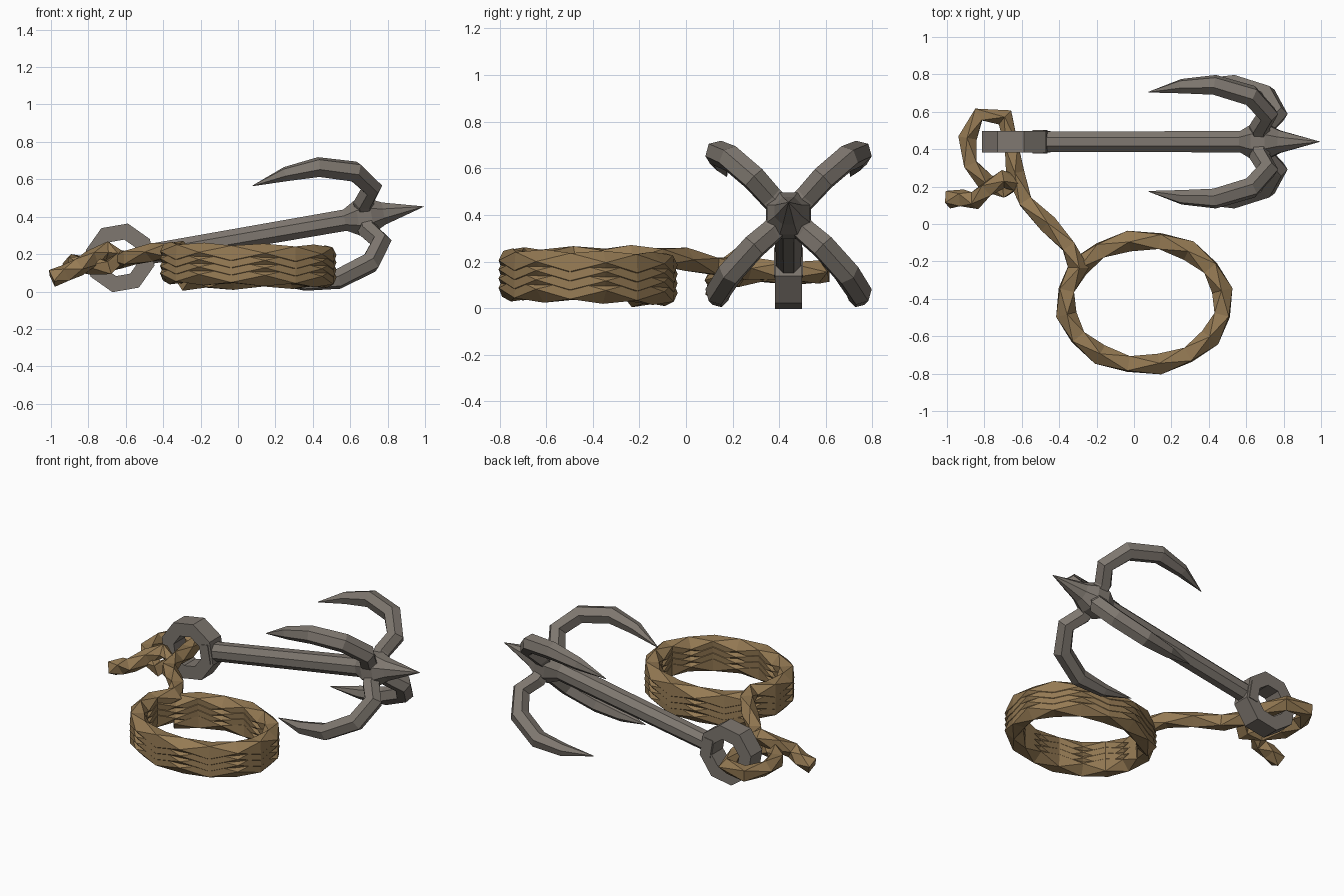
import bpy, bmesh, math
from mathutils import Vector, Matrix

cube = bpy.data.objects.get("Cube")
if cube:
    bpy.data.objects.remove(cube, do_unlink=True)


def material(name, rgb):
    m = bpy.data.materials.new(name)
    m.use_nodes = True
    m.diffuse_color = (*rgb, 1)
    bsdf = m.node_tree.nodes["Principled BSDF"]
    bsdf.inputs["Base Color"].default_value = (*rgb, 1)
    bsdf.inputs["Roughness"].default_value = 0.8
    return m


IRON = material("dark iron", (0.21, 0.185, 0.16))
HEMP = material("brown rope", (0.30, 0.195, 0.088))


def finish(name, bm, mat):
    bmesh.ops.recalc_face_normals(bm, faces=bm.faces)
    me = bpy.data.meshes.new(name)
    bm.to_mesh(me)
    bm.free()
    me.materials.append(mat)
    ob = bpy.data.objects.new(name, me)
    bpy.context.collection.objects.link(ob)
    return ob


def tube(name, path, radii, sides, ref, mat, start=0.0, twisted=False):
    """Sweep a polygon along a path; twisted rings turn half a side each step."""
    bm = bmesh.new()
    path = [Vector(p) for p in path]
    rings = []
    for i, p in enumerate(path):
        before, after = path[max(i - 1, 0)], path[min(i + 1, len(path) - 1)]
        a, b = (p - before).normalized(), (after - p).normalized()
        tangent = (a + b).normalized()
        ref = (ref - tangent * ref.dot(tangent)).normalized()
        side = tangent.cross(ref)
        turn = start + (i * math.pi / sides if twisted else 0)
        ring = []
        for k in range(sides):
            ang = turn + k * math.tau / sides
            ring.append(bm.verts.new(p + radii[i] * (ref * math.cos(ang) + side * math.sin(ang))))
        rings.append(ring)
    for a, b in zip(rings, rings[1:]):
        for k in range(sides):
            n = (k + 1) % sides
            if twisted:
                bm.faces.new((a[k], a[n], b[k]))
                bm.faces.new((a[n], b[n], b[k]))
            else:
                bm.faces.new((a[k], a[n], b[n], b[k]))
    bm.faces.new(rings[0])
    bm.faces.new(rings[-1])
    return finish(name, bm, mat)


# Tilted axis of the grapnel
TILT = math.atan(0.173)
HUB = Vector((0.68, 0.44, 0.40))
ALONG = Vector((math.cos(TILT), 0, math.sin(TILT)))
UP = Vector((-math.sin(TILT), 0, math.cos(TILT)))
SIDE = Vector((0, 1, 0))

# Shaft, swollen head and spike in one turned profile
profile = [(-1.2, 0.058), (-0.11, 0.062), (-0.04, 0.105), (0.035, 0.1),
           (0.10, 0.065), (0.318, 0.001)]
tube("shaft_and_spike", [HUB + ALONG * u for u, r in profile],
     [r for u, r in profile], 8, UP, IRON, math.pi / 8)

# Four curved hooks around the head
hook = [(0, 0.03, 0.055), (0.005, 0.11, 0.055), (0.06, 0.21, 0.058), (-0.015, 0.35, 0.058),
        (-0.2, 0.43, 0.055), (-0.38, 0.42, 0.04), (-0.565, 0.375, 0.002)]
for level, v in (("upper", 1), ("lower", -1)):
    for hand, s in (("back", 1), ("front", -1)):
        out = (UP * v + SIDE * s).normalized()
        tube(f"{level}_{hand}_hook", [HUB + ALONG * u + out * r for u, r, w in hook],
             [w for u, r, w in hook], 6, ALONG, IRON)

# Square collar where the shaft meets the eye
bm = bmesh.new()
bmesh.ops.create_cube(bm, size=1)
bmesh.ops.scale(bm, vec=(0.06, 0.125, 0.12), verts=bm.verts)
collar = finish("shaft_collar", bm, IRON)
collar.matrix_world = (Matrix.Translation(HUB - ALONG * 1.2)
                       @ Matrix.Rotation(-TILT, 4, "Y"))

# Octagonal eye ring
EYE = Vector((-0.63, 0.44, 0.18))
bm = bmesh.new()
loops = []
for k in range(8):
    ang = (k + 0.5) * math.tau / 8
    d = ALONG * math.cos(ang) + UP * math.sin(ang)
    loops.append([bm.verts.new(EYE + d * r + SIDE * y)
                  for r, y in ((0.188, -0.058), (0.188, 0.058), (0.1, 0.058), (0.1, -0.058))])
for k in range(8):
    a, b = loops[k], loops[(k + 1) % 8]
    for j in range(4):
        n = (j + 1) % 4
        bm.faces.new((a[j], a[n], b[n], b[j]))
finish("eye_ring", bm, IRON)

# Rope: four stacked turns, then a lead tied through the eye
STEPS, TURNS = 16, 4
rope = []
for i in range(STEPS * TURNS + 1):
    t = i / (STEPS * TURNS)
    ang = math.radians(146) - t * TURNS * math.tau
    rope.append((0.055 + 0.425 * math.cos(ang), -0.42 + 0.335 * math.sin(ang), 0.06 + 0.155 * t))
radii = [0.056] * len(rope)
lead = [(-0.35, -0.12, 0.22), (-0.46, 0.0, 0.21), (-0.58, 0.12, 0.18), (-0.635, 0.27, 0.17),
        (-0.655, 0.42, 0.16), (-0.69, 0.57, 0.155), (-0.83, 0.585, 0.15), (-0.89, 0.46, 0.15),
        (-0.875, 0.32, 0.15), (-0.79, 0.22, 0.14), (-0.69, 0.18, 0.13), (-0.63, 0.22, 0.18),
        (-0.70, 0.24, 0.22), (-0.78, 0.19, 0.18), (-0.85, 0.125, 0.13), (-0.92, 0.14, 0.10),
        (-0.995, 0.13, 0.07)]
radii += [0.05] * len(lead)
tube("rope", rope + lead, radii, 4, Vector((0, 0, 1)), HEMP, 0.0, True)
